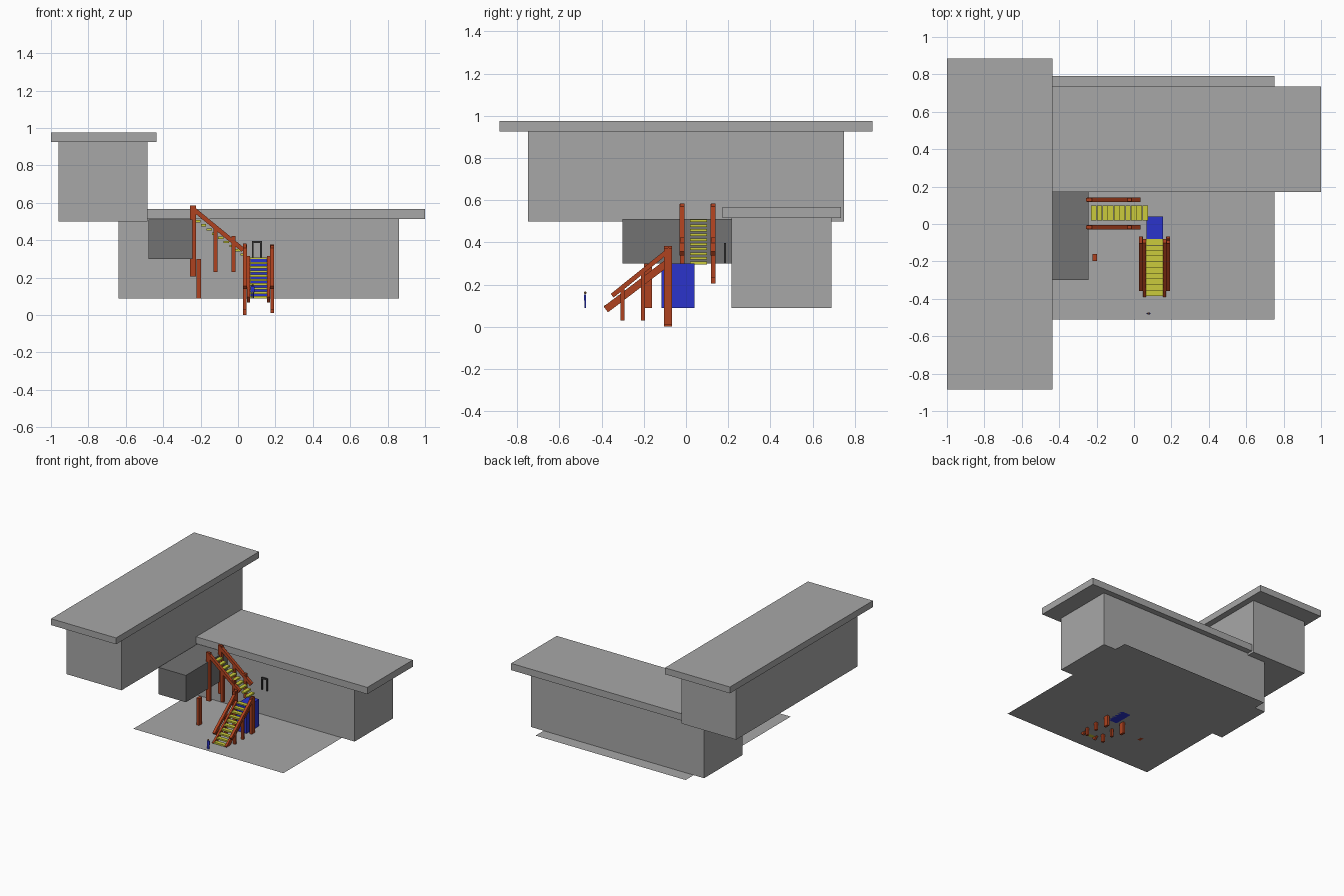
import bpy, bmesh
from mathutils import Vector

if "Cube" in bpy.data.objects:
    bpy.data.objects.remove(bpy.data.objects["Cube"])


def material(name, r, g, b):
    m = bpy.data.materials.new(name)
    m.diffuse_color = (r, g, b, 1)
    m.use_nodes = True
    m.node_tree.nodes["Principled BSDF"].inputs["Base Color"].default_value = m.diffuse_color
    return m


GREY = material("light_grey", 0.39, 0.39, 0.39)
DARK = material("dark_grey", 0.17, 0.17, 0.17)
WOOD = material("red_wood", 0.43, 0.055, 0.014)
YELLOW = material("yellow", 0.60, 0.60, 0.045)
BLUE = material("blue", 0.024, 0.034, 0.60)
BLACK = material("charcoal", 0.045, 0.045, 0.045)
SKIN = material("skin", 0.45, 0.22, 0.08)


def finish(name, bm, mat):
    bmesh.ops.recalc_face_normals(bm, faces=bm.faces)
    mesh = bpy.data.meshes.new(name)
    bm.to_mesh(mesh)
    bm.free()
    mesh.materials.append(mat)
    ob = bpy.data.objects.new(name, mesh)
    bpy.context.collection.objects.link(ob)
    return ob


def add_box(bm, x, y, z):
    verts = bmesh.ops.create_cube(bm, size=1)["verts"]
    for v in verts:
        v.co = [(a + b) / 2 + c * (b - a) for c, (a, b) in zip(v.co, (x, y, z))]


def boxes(name, mat, *specs):
    bm = bmesh.new()
    for s in specs:
        add_box(bm, *s)
    return finish(name, bm, mat)


def beam(name, p, q, thick, axis, lo, hi, mat=WOOD):
    """Sloping beam: centre line p-q in the (run, z) plane, extruded along axis."""
    p, q = Vector(p), Vector(q)
    d = (q - p).normalized() * thick / 2
    n = Vector((-d.y, d.x))
    bm = bmesh.new()
    place = (lambda a, t: (t, a.x, a.y)) if axis == "x" else (lambda a, t: (a.x, t, a.y))
    ring = [[bm.verts.new(place(c, t)) for c in (p - n, q - n, q + n, p + n)] for t in (lo, hi)]
    for r in ring:
        bm.faces.new(r)
    for i in range(4):
        j = (i + 1) % 4
        bm.faces.new((ring[0][i], ring[0][j], ring[1][j], ring[1][i]))
    return finish(name, bm, mat)


# ground sheet
bm = bmesh.new()
bm.faces.new([bm.verts.new(c) for c in
              ((-0.55, -0.51, 0.09), (0.75, -0.51, 0.09), (0.75, 0.79, 0.09), (-0.55, 0.79, 0.09))])
finish("ground_sheet", bm, GREY)

# two flat-roofed buildings and the connecting entry block
boxes("upper_building", GREY, ((-0.96, -0.485), (-0.75, 0.75), (0.50, 0.925)))
boxes("upper_roof", GREY, ((-1.0, -0.437), (-0.885, 0.885), (0.925, 0.975)))
boxes("lower_building", GREY, ((-0.64, 0.86), (0.215, 0.69), (0.09, 0.515)))
boxes("lower_roof", GREY, ((-0.483, 1.0), (0.172, 0.735), (0.515, 0.568)))
boxes("entry_block", DARK, ((-0.478, -0.242), (-0.30, 0.215), (0.30, 0.51)))
boxes("entry_support_post", WOOD, ((-0.222, -0.198), (-0.198, -0.16), (0.09, 0.30)))

# stair landing
boxes("landing", BLUE, ((0.066, 0.154), (-0.115, 0.04), (0.09, 0.30)))

# treads of both flights
lower, upper = [], []
for i in range(10):
    y, z = -0.37 + 0.0305 * i, 0.096 + 0.0228 * i
    lower.append(((0.064, 0.156), (y - 0.0155, y + 0.0155), (z - 0.006, z + 0.006)))
    x, z = -0.215 + 0.0305 * i, 0.502 - 0.0222 * i
    upper.append(((x - 0.0145, x + 0.0145), (0.02, 0.10), (z - 0.006, z + 0.006)))
boxes("lower_treads", YELLOW, *lower)
boxes("upper_treads", YELLOW, *upper)

# lower flight: stringers, handrails and posts on each side
for side, s in (("left", -1), ("right", 1)):
    def span(a, b):
        return sorted((0.11 + s * a, 0.11 + s * b))
    beam(side + "_stringer", (-0.38, 0.082), (-0.09, 0.302), 0.034, "x", *span(0.046, 0.062))
    beam(side + "_lower_handrail", (-0.35, 0.147), (-0.075, 0.368), 0.022, "x", *span(0.062, 0.083))
    xs = span(0.064, 0.083)
    boxes(side + "_lower_posts", WOOD,
          (xs, (-0.104, -0.066), (0.0 if s < 0 else 0.01, 0.383 if s < 0 else 0.372)),
          (xs, (-0.213, -0.194), (0.03, 0.265)),
          (xs, (-0.311, -0.292), (0.03, 0.187)))

# upper flight: handrails and posts on each side
for side, y in (("front", -0.018), ("back", 0.129)):
    beam(side + "_upper_handrail", (-0.245, 0.572), (0.028, 0.348), 0.024, "y", y - 0.012, y + 0.012)
    ys = (y - 0.01, y + 0.01)
    boxes(side + "_upper_posts", WOOD,
          ((-0.257, -0.225), ys, (0.205, 0.585)),
          ((-0.130, -0.109), ys, (0.23, 0.472)),
          ((-0.034, -0.013), ys, (0.23, 0.422)))

# door frame above the landing
boxes("door_frame", BLACK,
      ((0.074, 0.084), (0.18, 0.19), (0.30, 0.385)),
      ((0.118, 0.128), (0.18, 0.19), (0.30, 0.385)),
      ((0.074, 0.128), (0.18, 0.19), (0.385, 0.397)))

# small standing figure for scale
cx, cy = 0.078, -0.478
boxes("figure_clothes", BLUE,
      ((cx - 0.007, cx - 0.001), (cy - 0.004, cy + 0.004), (0.09, 0.125)),
      ((cx + 0.001, cx + 0.007), (cy - 0.004, cy + 0.004), (0.09, 0.125)),
      ((cx - 0.007, cx + 0.007), (cy - 0.005, cy + 0.005), (0.125, 0.154)),
      ((cx - 0.011, cx - 0.007), (cy - 0.003, cy + 0.003), (0.122, 0.152)),
      ((cx + 0.007, cx + 0.011), (cy - 0.003, cy + 0.003), (0.122, 0.152)))
bm = bmesh.new()
bmesh.ops.create_icosphere(bm, subdivisions=1, radius=0.007)
bmesh.ops.translate(bm, verts=bm.verts, vec=(cx, cy, 0.161))
finish("figure_head", bm, SKIN)
